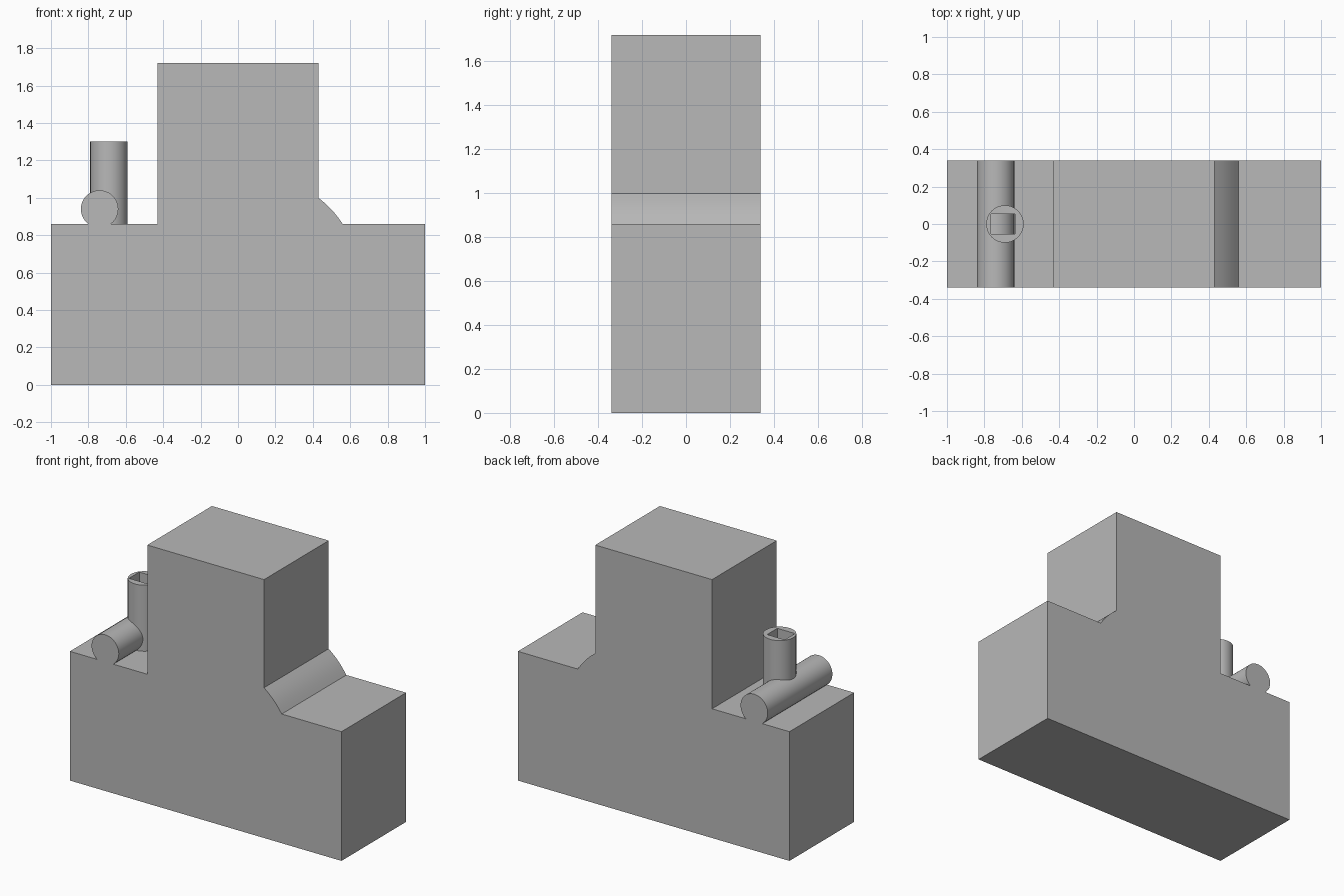
import bpy
import bmesh
from math import asin, sin, cos, pi, radians

HALF_DEPTH = 0.34
DECK = 0.86      # height of the lower shoulders
TOP = 1.72

cube = bpy.data.objects.get("Cube")
if cube:
    bpy.data.objects.remove(cube, do_unlink=True)

grey = bpy.data.materials.new("plain grey")
grey.use_nodes = True
colour = (0.48, 0.48, 0.48, 1)
grey.diffuse_color = colour
grey.node_tree.nodes["Principled BSDF"].inputs["Base Color"].default_value = colour


def smooth(obj, angle=30):
    bpy.ops.object.select_all(action='DESELECT')
    obj.select_set(True)
    bpy.context.view_layer.objects.active = obj
    bpy.ops.object.shade_smooth_by_angle(angle=radians(angle))


def extrude_profile(name, points):
    """Extrude an x-z outline through the full depth."""
    bm = bmesh.new()
    face = bm.faces.new([bm.verts.new((x, -HALF_DEPTH, z)) for x, z in points])
    grown = bmesh.ops.extrude_face_region(bm, geom=[face], use_keep_orig=True)
    back = [v for v in grown["geom"] if isinstance(v, bmesh.types.BMVert)]
    bmesh.ops.translate(bm, verts=back, vec=(0, 2 * HALF_DEPTH, 0))
    bmesh.ops.recalc_face_normals(bm, faces=bm.faces)
    mesh = bpy.data.meshes.new(name)
    bm.to_mesh(mesh)
    bm.free()
    obj = bpy.data.objects.new(name, mesh)
    bpy.context.collection.objects.link(obj)
    mesh.materials.append(grey)
    smooth(obj)
    return obj


# Stepped body with a slightly bulged slope in the left corner
slope = []
for i in range(9):
    t = i / 8
    bulge = 0.006 * sin(pi * t)
    slope.append((0.56 - 0.13 * t + bulge, DECK + 0.14 * t + bulge))
extrude_profile("stepped_body", [(-1, 0), (1, 0), (1, DECK)] + slope
                + [(0.43, TOP), (-0.43, TOP), (-0.43, DECK), (-1, DECK)])

# Round rail lying across the right shoulder, flat where it meets the deck
radius, rail_x, rail_z, steps = 0.1, -0.74, 0.94, 56
start = asin((DECK - rail_z) / radius)
sweep = pi - 2 * start
angles = [start + sweep * i / steps for i in range(steps + 1)]
extrude_profile("cross_rail", [(rail_x + radius * cos(a), rail_z + radius * sin(a))
                               for a in angles])

# Upright round post with a rectangular socket through it
post_x, post_top = -0.69, 1.3
bpy.ops.mesh.primitive_cylinder_add(vertices=64, radius=radius, depth=post_top - DECK,
                                    location=(post_x, 0, (post_top + DECK) / 2))
post = bpy.context.object
post.name = "upright_post"
post.data.materials.append(grey)

bpy.ops.mesh.primitive_cube_add(size=1, location=(-0.7, 0, 1.1))
cutter = bpy.context.object
cutter.name = "socket_cutter"
cutter.scale = (0.13, 0.108, 0.8)
cutter.data.materials.append(grey)
cutter.hide_render = True

cut = post.modifiers.new("socket", 'BOOLEAN')
cut.operation = 'DIFFERENCE'
cut.solver = 'EXACT'
cut.object = cutter
bpy.context.view_layer.objects.active = post
bpy.ops.object.modifier_apply(modifier=cut.name)
bpy.data.objects.remove(cutter, do_unlink=True)
smooth(post)
